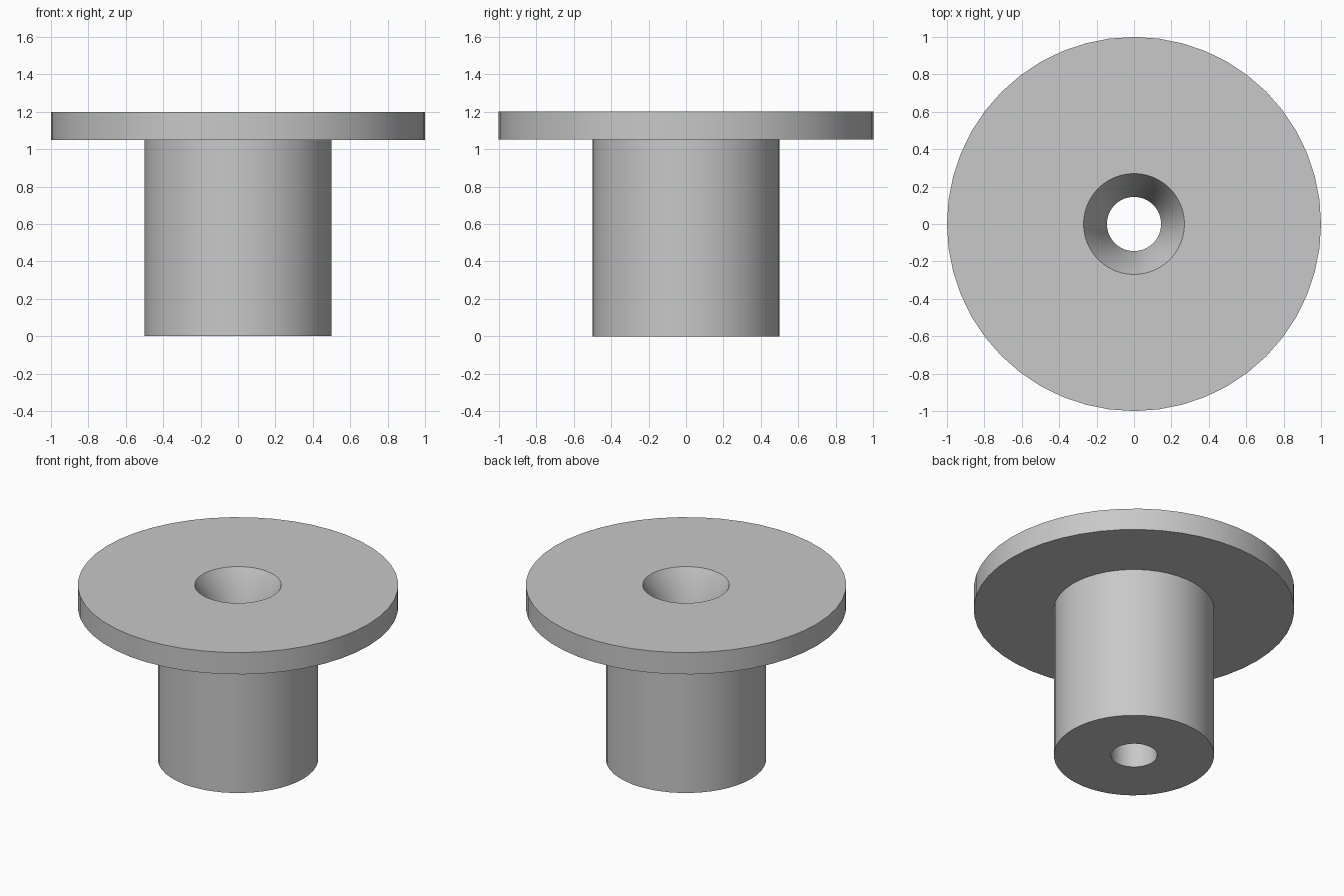
import bpy
import bmesh
from math import radians, tau
from mathutils import Matrix, Vector

cube = bpy.data.objects.get("Cube")
if cube:
    bpy.data.objects.remove(cube, do_unlink=True)

SEGMENTS = 48
HEIGHT, FLANGE_BASE = 1.2, 1.05
FLANGE_R, BARREL_R = 1.0, 0.5
BORE_R, SINK_R, SINK_DEPTH = 0.145, 0.27, 0.235

# Plain grey finish
grey = bpy.data.materials.new("plain grey")
grey.use_nodes = True
colour = (0.58, 0.58, 0.58, 1)
grey.diffuse_color = colour
grey.node_tree.nodes["Principled BSDF"].inputs["Base Color"].default_value = colour


def lathe(name, profile):
    """Revolve a closed (radius, height) profile about the z axis."""
    bm = bmesh.new()
    rings = []
    for i in range(SEGMENTS):
        turn = Matrix.Rotation(tau * i / SEGMENTS, 3, 'Z')
        rings.append([bm.verts.new(turn @ Vector((r, 0, z))) for r, z in profile])
    for i, ring in enumerate(rings):
        following = rings[(i + 1) % SEGMENTS]
        for j in range(len(profile)):
            k = (j + 1) % len(profile)
            bm.faces.new((ring[j], following[j], following[k], ring[k]))
    bmesh.ops.recalc_face_normals(bm, faces=bm.faces)
    mesh = bpy.data.meshes.new(name)
    bm.to_mesh(mesh)
    bm.free()
    mesh.materials.append(grey)
    obj = bpy.data.objects.new(name, mesh)
    bpy.context.collection.objects.link(obj)
    bpy.ops.object.select_all(action='DESELECT')
    obj.select_set(True)
    bpy.context.view_layer.objects.active = obj
    bpy.ops.object.shade_smooth_by_angle(angle=radians(30))
    return obj


# Flanged barrel with a countersunk through bore
lathe("flanged_bushing", [
    (BORE_R, 0),
    (BARREL_R, 0),
    (BARREL_R, FLANGE_BASE),
    (FLANGE_R, FLANGE_BASE),
    (FLANGE_R, HEIGHT),
    (SINK_R, HEIGHT),
    (BORE_R, HEIGHT - SINK_DEPTH),
])
